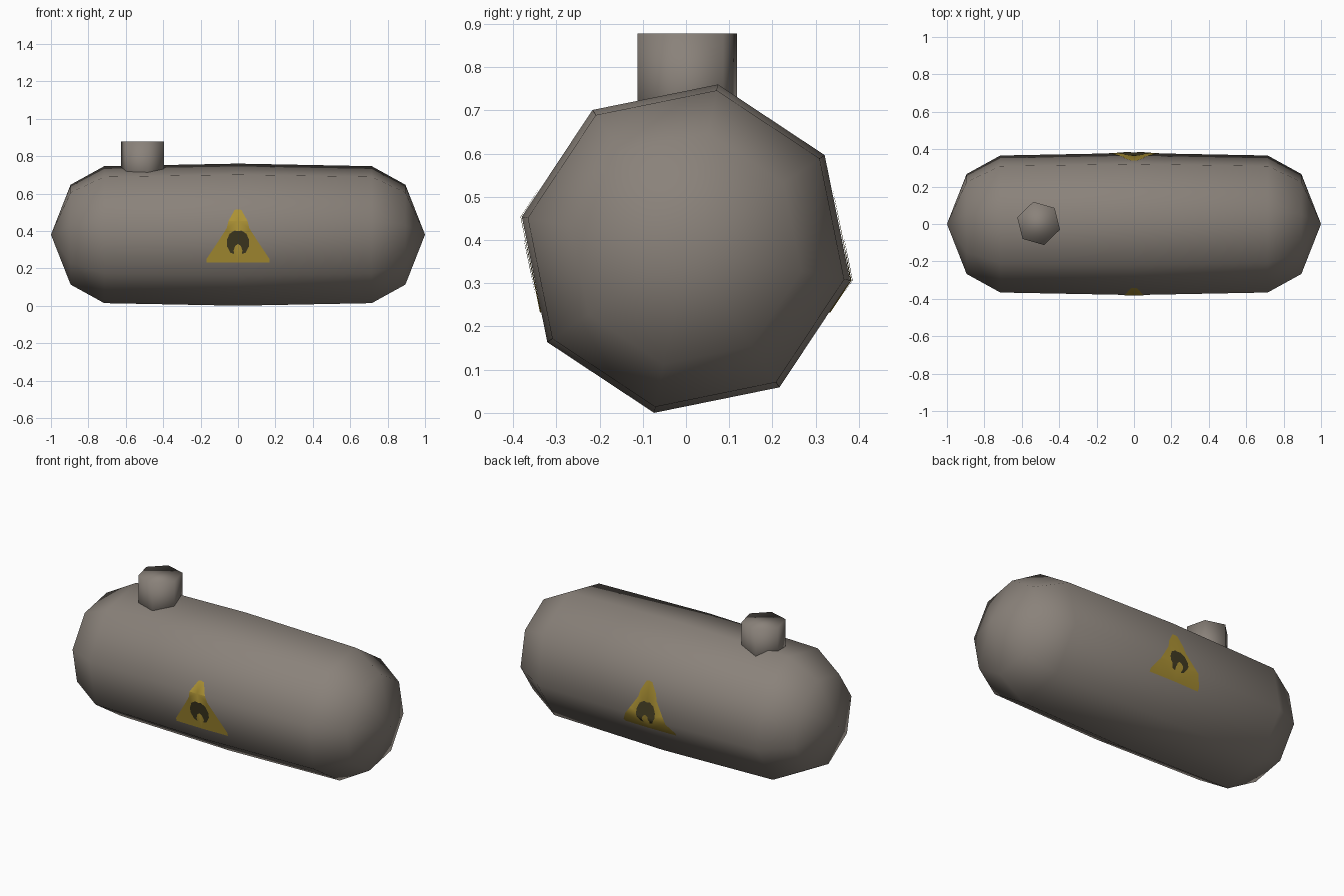
import bpy, bmesh, math
from mathutils import Vector
from mathutils.bvhtree import BVHTree

if "Cube" in bpy.data.objects:
    bpy.data.objects.remove(bpy.data.objects["Cube"])


def material(name, rgb):
    m = bpy.data.materials.new(name)
    m.diffuse_color = (*rgb, 1)
    m.use_nodes = True
    m.node_tree.nodes["Principled BSDF"].inputs["Base Color"].default_value = m.diffuse_color
    return m


METAL = material("warm_grey_metal", (0.254, 0.223, 0.195))
YELLOW = material("warning_yellow", (0.413, 0.287, 0.035))
DARK = material("dark_symbol", (0.052, 0.043, 0.016))


def finish(bm, name, mat):
    bmesh.ops.recalc_face_normals(bm, faces=bm.faces)
    for f in bm.faces:
        f.smooth = True
    me = bpy.data.meshes.new(name)
    bm.to_mesh(me)
    me.materials.append(mat)
    bpy.context.collection.objects.link(bpy.data.objects.new(name, me))


# Tank: octagonal rings along x, closed to a point at both ends
CZ = 0.38
SIDES = 8
body = bmesh.new()
rings = []
for x, r in [(-0.895, 0.272), (-0.715, 0.373), (0, 0.387), (0.715, 0.373), (0.895, 0.272)]:
    angles = [math.radians(-11 + 45 * i) for i in range(SIDES)]
    rings.append([body.verts.new((x, r * math.cos(a), CZ + r * math.sin(a))) for a in angles])
for i in range(SIDES):
    j = (i + 1) % SIDES
    for a, b in zip(rings, rings[1:]):
        body.faces.new((a[i], a[j], b[j], b[i]))
tips = [body.verts.new((s, 0, CZ)) for s in (-1, 1)]
for tip, ring in zip(tips, (rings[0], rings[-1])):
    for i in range(SIDES):
        body.faces.new((tip, ring[i], ring[(i + 1) % SIDES]))
bmesh.ops.recalc_face_normals(body, faces=body.faces)
surface = BVHTree.FromBMesh(body)
finish(body, "tank_body", METAL)

# Filler neck: capped hexagonal pipe
neck = bmesh.new()
bottom, top = [[neck.verts.new((-0.51 + 0.119 * math.cos(math.radians(-16 + 60 * i)),
                                0.003 + 0.119 * math.sin(math.radians(-16 + 60 * i)), z))
                for i in range(6)] for z in (0.64, 0.878)]
neck.faces.new(top)
neck.faces.new(bottom[::-1])
for i in range(6):
    j = (i + 1) % 6
    neck.faces.new((bottom[i], bottom[j], top[j], top[i]))
finish(neck, "filler_neck", METAL)


# Warning signs: flat outlines cut at the tank creases and laid on its surface
def sign(name, half, side, lift, mat):
    bm = bmesh.new()
    for s in (-1, 1):
        pts = [bm.verts.new((s * x, 0, z)) for x, z in half]
        bm.faces.new(pts)
    bmesh.ops.remove_doubles(bm, verts=bm.verts, dist=1e-5)
    crease = CZ - side * 0.387 * math.sin(math.radians(11))
    bmesh.ops.bisect_plane(bm, geom=bm.verts[:] + bm.edges[:] + bm.faces[:],
                           plane_co=(0, 0, crease), plane_no=(0, 0, 1))
    bmesh.ops.triangulate(bm, faces=bm.faces)
    for v in bm.verts:
        hit = surface.ray_cast(Vector((v.co.x, side * 2, v.co.z)), Vector((0, -side, 0)))[0]
        v.co.y = hit.y + side * lift
    bm.normal_update()
    for f in bm.faces:
        if f.normal.y * side < 0:
            f.normal_flip()
    for f in bm.faces:
        f.smooth = True
    me = bpy.data.meshes.new(name)
    bm.to_mesh(me)
    me.materials.append(mat)
    bpy.context.collection.objects.link(bpy.data.objects.new(name, me))


TRIANGLE = [(0, 0.232), (0.168, 0.232), (0.168, 0.25), (0.105, 0.345),
            (0.06, 0.415), (0.05, 0.455), (0.018, 0.512), (0, 0.516)]
FLAME = [(0, 0.33), (0.015, 0.32), (0.024, 0.295), (0.02, 0.277), (0.04, 0.283),
         (0.06, 0.32), (0.06, 0.35), (0.045, 0.385), (0.018, 0.402), (0, 0.398)]
for label, side in (("front", -1), ("back", 1)):
    sign(label + "_warning_triangle", TRIANGLE, side, 0.003, YELLOW)
    sign(label + "_flame_symbol", FLAME, side, 0.006, DARK)
